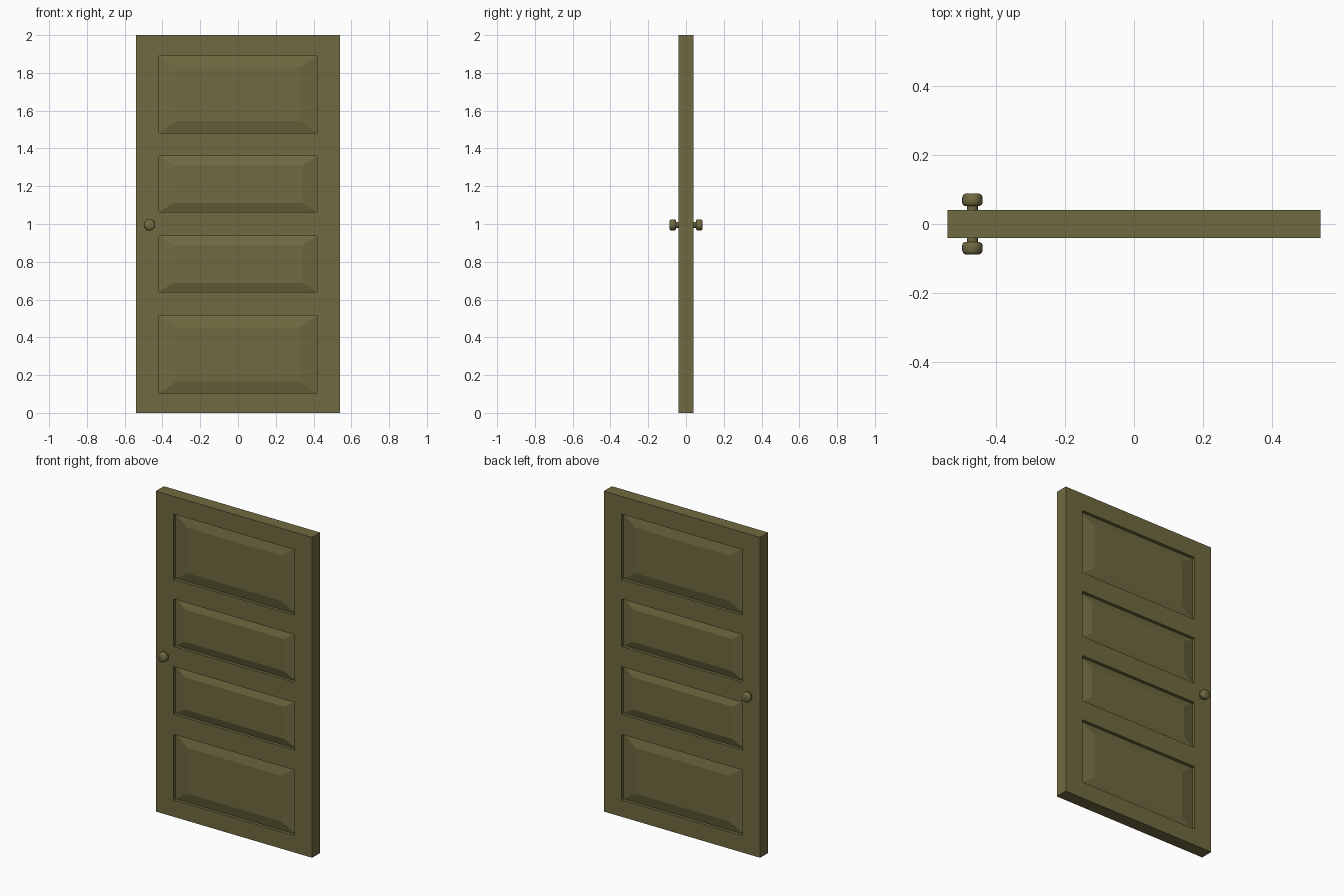
import bpy, bmesh, math

if "Cube" in bpy.data.objects:
    bpy.data.objects.remove(bpy.data.objects["Cube"])

mat = bpy.data.materials.new("olive_paint")
mat.diffuse_color = (0.16, 0.142, 0.052, 1)
mat.use_nodes = True
mat.node_tree.nodes["Principled BSDF"].inputs["Base Color"].default_value = mat.diffuse_color

W, H, T = 0.54, 2.0, 0.04
PX = 0.417                       # half width of the panels
# bottom, top, bevel width in x, bevel width in z
PANELS = [(0.105, 0.515, 0.092, 0.062), (0.64, 0.937, 0.075, 0.048),
          (1.063, 1.36, 0.075, 0.048), (1.482, 1.89, 0.092, 0.062)]
RECESS, FIELD = 0.02, 0.004      # depth at panel edge and at raised field


def finish(name, bm):
    bmesh.ops.remove_doubles(bm, verts=bm.verts, dist=1e-5)
    bmesh.ops.recalc_face_normals(bm, faces=bm.faces)
    me = bpy.data.meshes.new(name)
    bm.to_mesh(me)
    bm.free()
    me.materials.append(mat)
    ob = bpy.data.objects.new(name, me)
    bpy.context.collection.objects.link(ob)
    return ob


def loop(bm, x, z0, z1, y):
    return [bm.verts.new(p) for p in ((-x, y, z0), (x, y, z0), (x, y, z1), (-x, y, z1))]


def bridge(bm, a, b):
    n = len(a)
    for i in range(n):
        bm.faces.new((a[i], a[(i + 1) % n], b[(i + 1) % n], b[i]))


# Door leaf: both sides, each with framed raised panels
bm = bmesh.new()
xs = [-W, -PX, PX, W]
zs = [0] + [z for p in PANELS for z in p[:2]] + [H]
for s in (-1, 1):
    for i in range(3):
        for j in range(len(zs) - 1):
            if i == 1 and j % 2 == 1:
                continue
            bm.faces.new([bm.verts.new((xs[a], s * T, zs[b])) for a, b in
                          ((i, j), (i + 1, j), (i + 1, j + 1), (i, j + 1))])
    for z0, z1, bx, bz in PANELS:
        edge = loop(bm, PX, z0, z1, s * T)
        floor = loop(bm, PX, z0, z1, s * (T - RECESS))
        field = loop(bm, PX - bx, z0 + bz, z1 - bz, s * (T - FIELD))
        bridge(bm, edge, floor)
        bridge(bm, floor, field)
        bm.faces.new(field)
# Rim of the leaf, split to match the face grid
rim = ([(x, 0) for x in xs] + [(W, z) for z in zs[1:]]
       + [(x, H) for x in xs[-2::-1]] + [(-W, z) for z in zs[-2:0:-1]])
bridge(bm, *[[bm.verts.new((x, y, z)) for x, z in rim] for y in (-T, T)])
finish("door_leaf", bm)

# Knobs: lathed profile (radius, distance from centre plane)
PROFILE = [(0.016, 0.036), (0.016, 0.052), (0.024, 0.053), (0.029, 0.058),
           (0.03, 0.068), (0.029, 0.079), (0.026, 0.085), (0.02, 0.088)]
N = 20
for side, s in (("front", -1), ("back", 1)):
    bm = bmesh.new()
    rings = [[bm.verts.new((-0.468 + r * math.cos(2 * math.pi * k / N), s * d,
                            0.995 + r * math.sin(2 * math.pi * k / N)))
              for k in range(N)] for r, d in PROFILE]
    for a, b in zip(rings, rings[1:]):
        bridge(bm, a, b)
    bm.faces.new(rings[0])
    bm.faces.new(rings[-1])
    ob = finish(side + "_knob", bm)
    bpy.ops.object.select_all(action='DESELECT')
    ob.select_set(True)
    bpy.context.view_layer.objects.active = ob
    bpy.ops.object.shade_smooth_by_angle(angle=math.radians(40))
